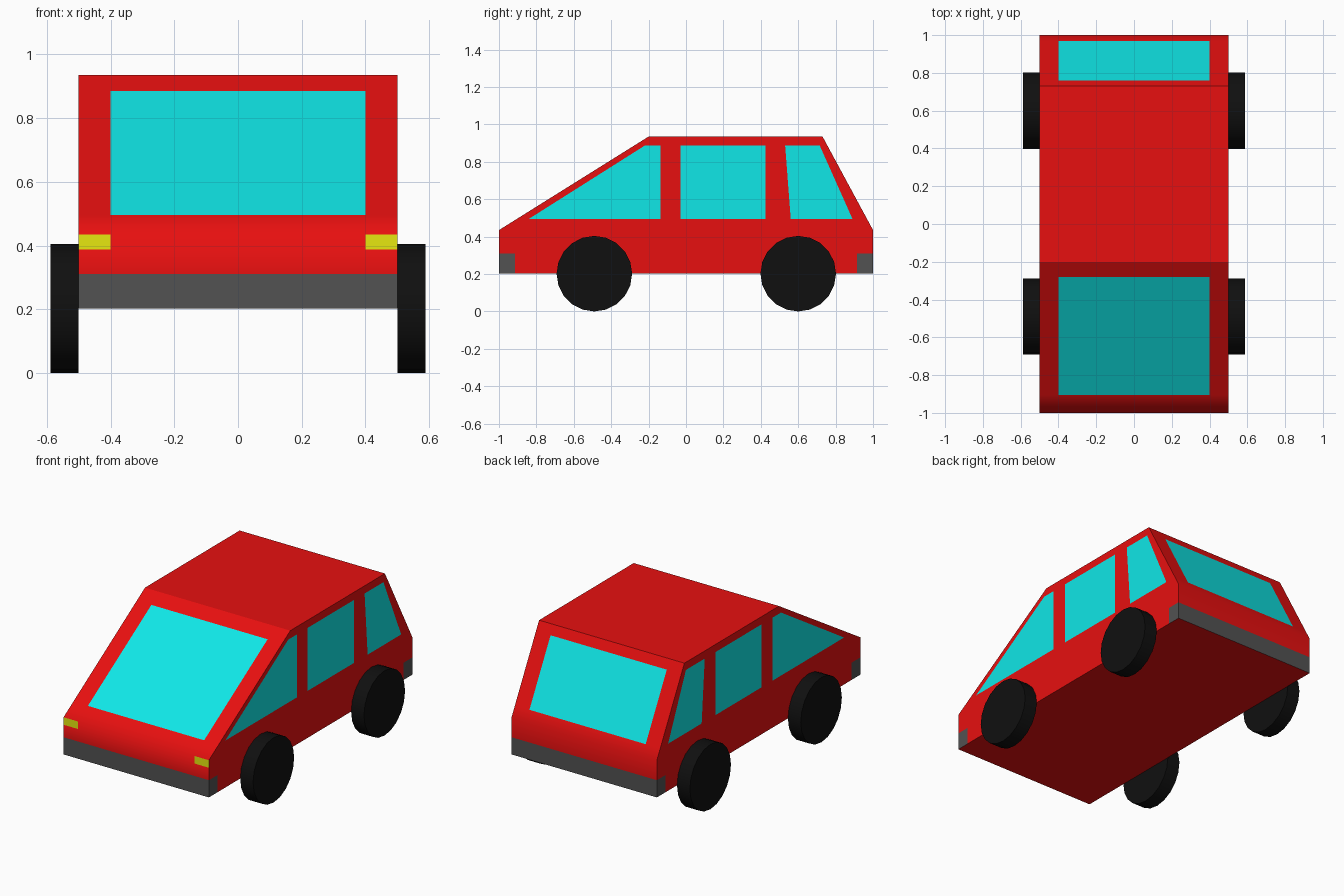
import bpy, bmesh
from math import pi, radians
from mathutils import Vector, Matrix

if "Cube" in bpy.data.objects:
    bpy.data.objects.remove(bpy.data.objects["Cube"])


def material(name, rgb):
    m = bpy.data.materials.new(name)
    m.diffuse_color = (*rgb, 1)
    m.use_nodes = True
    m.node_tree.nodes["Principled BSDF"].inputs["Base Color"].default_value = m.diffuse_color
    return m


RED = material("red paint", (0.8, 0.005, 0.005))
GLASS = material("cyan glass", (0.005, 0.8, 0.8))
YELLOW = material("yellow lamp", (0.8, 0.8, 0.005))
DARK = material("dark grey", (0.085, 0.085, 0.085))
BLACK = material("black rubber", (0.005, 0.005, 0.005))


def sheet(bm, outward, outline, *holes):
    """Flat panel facing outward, with optional openings."""
    if holes:
        edges = []
        for loop in (outline, *holes):
            vs = [bm.verts.new(p) for p in loop]
            edges += [bm.edges.new((a, b)) for a, b in zip(vs, vs[1:] + vs[:1])]
        geom = bmesh.ops.triangle_fill(bm, edges=edges, use_beauty=True)["geom"]
        faces = [g for g in geom if isinstance(g, bmesh.types.BMFace)]
    else:
        faces = [bm.faces.new([bm.verts.new(p) for p in outline])]
    for f in faces:
        f.normal_update()
        if f.normal.dot(Vector(outward)) < 0:
            f.normal_flip()


def finish(name, bm, mat):
    bmesh.ops.remove_doubles(bm, verts=bm.verts, dist=1e-4)
    me = bpy.data.meshes.new(name)
    bm.to_mesh(me)
    bm.free()
    me.materials.append(mat)
    ob = bpy.data.objects.new(name, me)
    bpy.context.collection.objects.link(ob)
    return ob


def side(x, pts):
    return [(x, y, z) for y, z in pts]


def across(w, a, b):
    """Rectangle spanning x = -w..w between two (y, z) points."""
    return [(-w, *a), (w, *a), (w, *b), (-w, *b)]


W, BASE, BUMP, RIM, SILL, ROOF = 0.5, 0.203, 0.31, 0.435, 0.495, 0.935
BUMP_Y = 0.915

side_outline = [(-BUMP_Y, BASE), (-BUMP_Y, BUMP), (-1, BUMP), (-1, RIM), (-0.2, ROOF),
                (0.73, ROOF), (1, RIM), (1, BUMP), (BUMP_Y, BUMP), (BUMP_Y, BASE)]
side_windows = [
    [(-0.84, SILL), (-0.135, SILL), (-0.135, 0.887), (-0.22, 0.887)],
    [(-0.03, SILL), (0.425, SILL), (0.425, 0.887), (-0.03, 0.887)],
    [(0.56, SILL), (0.89, SILL), (0.715, 0.887), (0.53, 0.887)],
]
# per end: direction, sill point, glass top point, roof edge point
ends = [(-1, (-0.904, SILL), (-0.28, 0.885), (-0.2, ROOF)),
        (1, (0.9676, SILL), (0.76, 0.8794), (0.73, ROOF))]

body, glass, bumpers = bmesh.new(), bmesh.new(), bmesh.new()

# side walls, side windows
for s in (-1, 1):
    sheet(body, (s, 0, 0), side(s * W, side_outline),
          *[side(s * W, w) for w in side_windows])
    for w in side_windows:
        sheet(glass, (s, 0, 0), side(s * W, w))

# front and back: lower panel, rim strip, window frame, glass and bumper
for s, sill, top, roof in ends:
    out = (0, s, 0.3)
    sheet(body, out, across(W, (s, BUMP), (s, RIM)))
    sheet(body, out, across(W, (s, RIM), sill))
    sheet(body, out, [(-W, *sill), (-0.4, *sill), (-0.4, *top), (0.4, *top),
                      (0.4, *sill), (W, *sill), (W, *roof), (-W, *roof)])
    sheet(glass, out, across(0.4, sill, top))
    sheet(bumpers, out, across(W, (s, BASE), (s, BUMP)))
    for x in (-W, W):
        sheet(bumpers, (x, 0, 0), side(x, [(s * BUMP_Y, BASE), (s, BASE),
                                           (s, BUMP), (s * BUMP_Y, BUMP)]))

# roof and floor
sheet(body, (0, 0, 1), across(W, (-0.2, ROOF), (0.73, ROOF)))
sheet(body, (0, 0, -1), across(W, (-1, BASE), (1, BASE)))

# body is shaded softly only across the rim at the nose and tail
bmesh.ops.remove_doubles(body, verts=body.verts, dist=1e-4)
for f in body.faces:
    f.smooth = True
for e in body.edges:
    e.smooth = all(abs(v.co.z - RIM) < 1e-3 for v in e.verts)
finish("car_body", body, RED)
finish("windows", glass, GLASS)
finish("bumpers", bumpers, DARK)

# headlights
lamps = bmesh.new()
for s in (-1, 1):
    sheet(lamps, (0, -1, 0), [(s * x, -1.001, z) for x, z in
                              ((0.4, 0.388), (W, 0.388), (W, RIM), (0.4, RIM))])
finish("headlights", lamps, YELLOW)

# wheels
for end, y in (("front", -0.49), ("rear", 0.6)):
    for label, s in (("left", -1), ("right", 1)):
        bm = bmesh.new()
        place = Matrix.Translation((s * 0.544, y, 0.202)) @ Matrix.Rotation(pi / 2, 4, 'Y')
        bmesh.ops.create_cone(bm, cap_ends=True, segments=20, radius1=0.202,
                              radius2=0.202, depth=0.088, matrix=place)
        ob = finish(f"{end}_{label}_wheel", bm, BLACK)
        bpy.context.view_layer.objects.active = ob
        ob.select_set(True)
        bpy.ops.object.shade_smooth_by_angle(angle=radians(30))
        ob.select_set(False)
